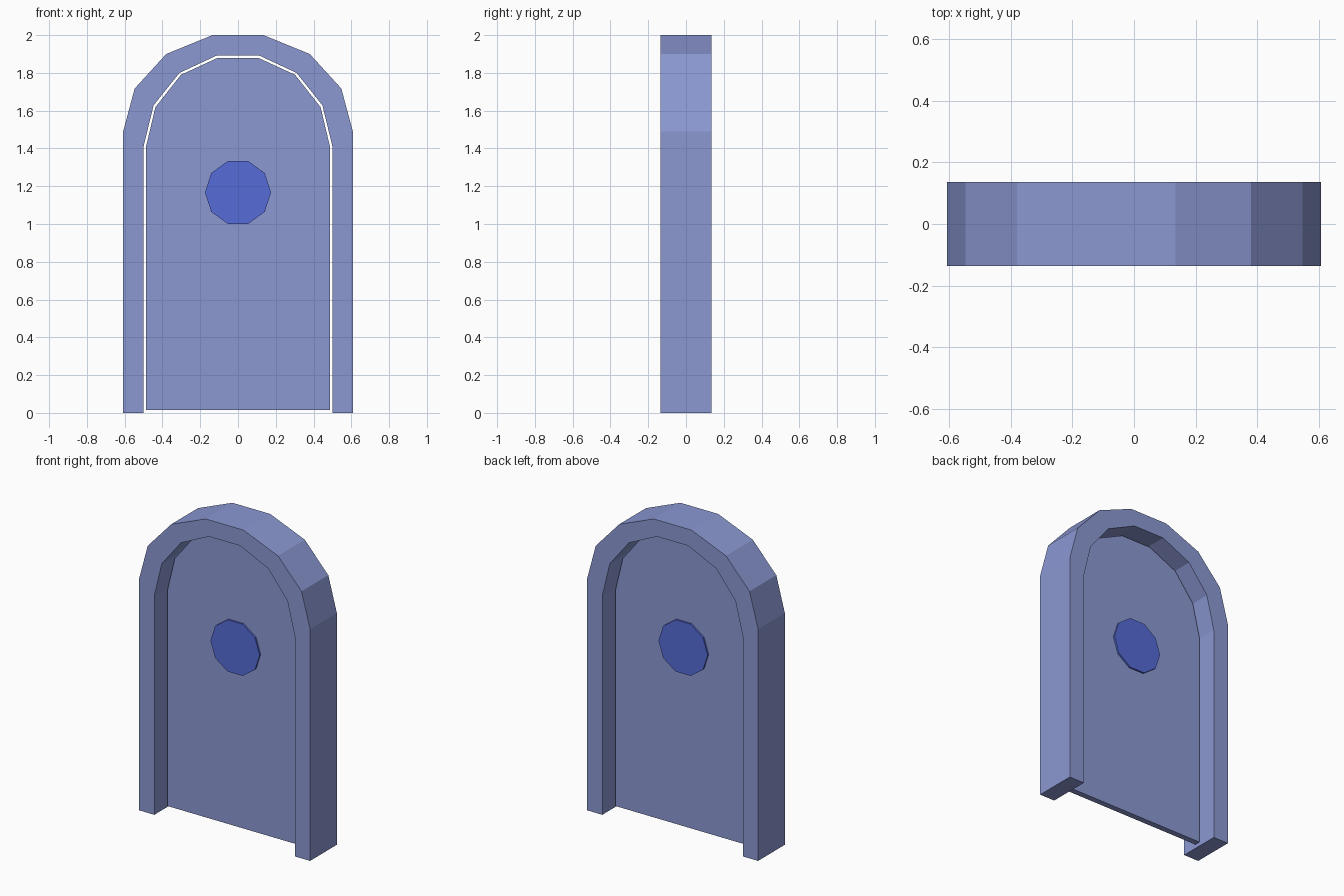
import bpy, bmesh, math

if "Cube" in bpy.data.objects:
    bpy.data.objects.remove(bpy.data.objects["Cube"])


def material(name, rgb):
    m = bpy.data.materials.new(name)
    m.diffuse_color = (*rgb, 1.0)
    m.use_nodes = True
    m.node_tree.nodes["Principled BSDF"].inputs["Base Color"].default_value = m.diffuse_color
    return m


slate_blue = material("slate_blue", (0.26, 0.315, 0.65))
glass_blue = material("window_blue", (0.09, 0.145, 0.68))


def mirrored(half):
    """Close a right-hand half profile (bottom to top) into a full arch."""
    return half + [(-x, z) for x, z in reversed(half)]


def finish(name, bm, mat):
    bmesh.ops.recalc_face_normals(bm, faces=bm.faces)
    mesh = bpy.data.meshes.new(name)
    bm.to_mesh(mesh)
    bm.free()
    mesh.materials.append(mat)
    ob = bpy.data.objects.new(name, mesh)
    bpy.context.collection.objects.link(ob)
    return ob


def slab(name, profile, half_depth, mat):
    """Extrude a closed front profile evenly about y = 0."""
    bm = bmesh.new()
    face = bm.faces.new([bm.verts.new((x, -half_depth, z)) for x, z in profile])
    ext = bmesh.ops.extrude_face_region(bm, geom=[face])
    verts = [g for g in ext["geom"] if isinstance(g, bmesh.types.BMVert)]
    bmesh.ops.translate(bm, vec=(0, 2 * half_depth, 0), verts=verts)
    return finish(name, bm, mat)


# Arched frame, open at the bottom: a rectangular section swept along the arch
outer = mirrored([(0.608, 0), (0.608, 1.49), (0.547, 1.717), (0.38, 1.90), (0.135, 2.0)])
inner = mirrored([(0.50, 0), (0.50, 1.41), (0.447, 1.628), (0.31, 1.80), (0.11, 1.893)])
D = 0.136
bm = bmesh.new()
rings = [[bm.verts.new((x, y, z)) for (x, z), y in ((o, -D), (o, D), (i, D), (i, -D))]
         for o, i in zip(outer, inner)]
for a, b in zip(rings, rings[1:]):
    for k in range(4):
        n = (k + 1) % 4
        bm.faces.new((a[k], a[n], b[n], b[k]))
bm.faces.new(rings[0])
bm.faces.new(rings[-1])
finish("door_frame", bm, slate_blue)

# Door leaf, set in the middle of the frame with a thin gap all round
leaf = mirrored([(0.488, 0.015), (0.488, 1.405), (0.437, 1.619), (0.302, 1.79), (0.107, 1.88)])
slab("door_leaf", leaf, 0.019, slate_blue)

# Ten-sided window, slightly proud of both door faces
window = [(0.175 * math.cos(math.tau * k / 10), 1.167 + 0.175 * math.sin(math.tau * k / 10))
          for k in range(10)]
slab("window", window, 0.03, glass_blue)
